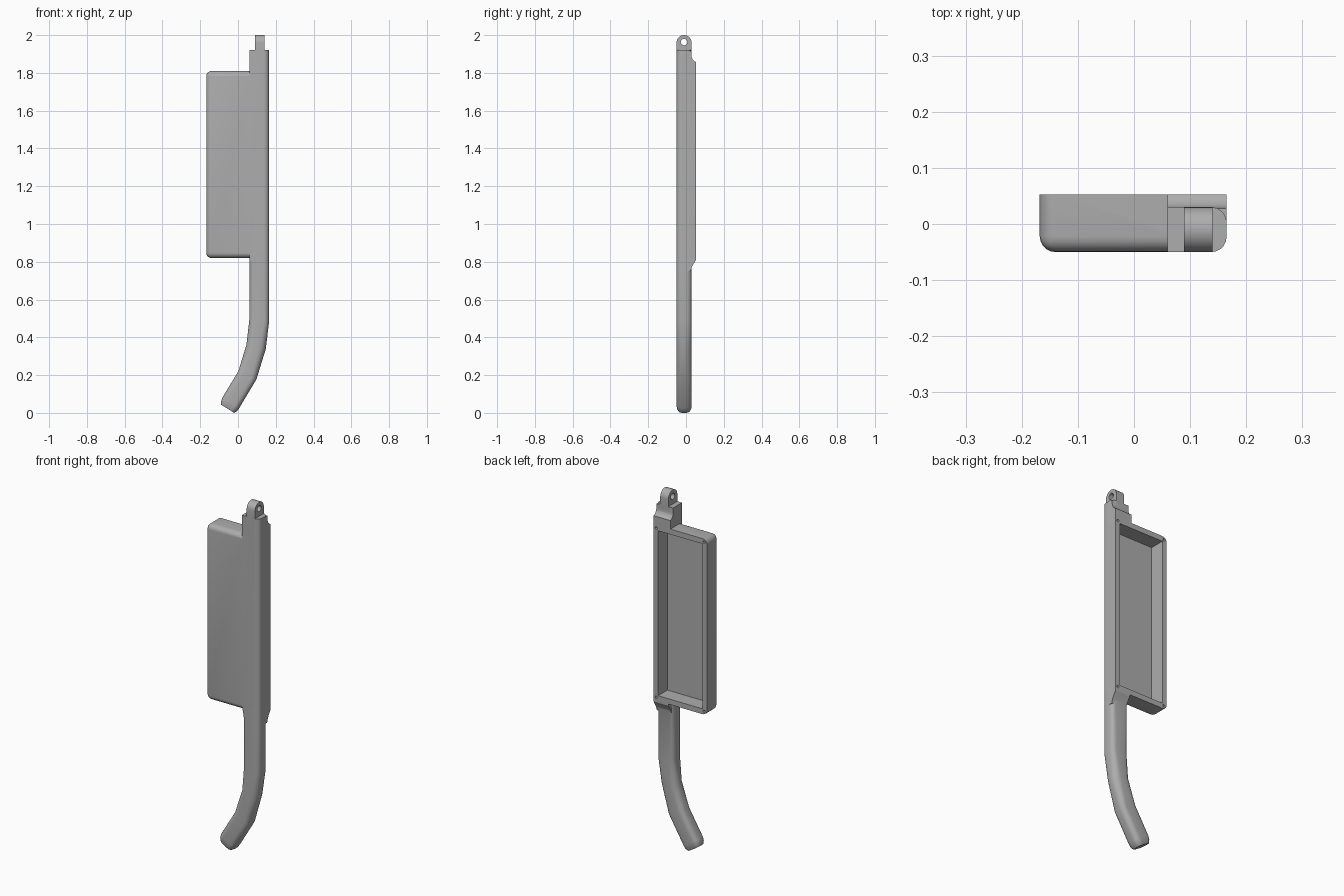
import bpy, bmesh
from math import sin, cos, pi, radians
from mathutils import Vector

default = bpy.data.objects.get("Cube")
if default:
    bpy.data.objects.remove(default, do_unlink=True)

grey = bpy.data.materials.new("plain grey")
grey.use_nodes = True
colour = (0.42, 0.42, 0.42, 1)
grey.diffuse_color = colour
grey.node_tree.nodes["Principled BSDF"].inputs["Base Color"].default_value = colour

FRONT, BACK = -0.05, 0.053
MID_Y, HALF_Y = -0.01, 0.04       # arm centre and half depth
ARM_L, ARM_R = 0.06, 0.165


def finish(bm, name):
    bmesh.ops.recalc_face_normals(bm, faces=bm.faces[:])
    mesh = bpy.data.meshes.new(name)
    bm.to_mesh(mesh)
    bm.free()
    mesh.materials.append(grey)
    obj = bpy.data.objects.new(name, mesh)
    bpy.context.collection.objects.link(obj)
    return obj


def block(name, low, high, radius=0):
    """Box; with a radius, every edge is rounded except the back rim."""
    low, high = Vector(low), Vector(high)
    bm = bmesh.new()
    bmesh.ops.create_cube(bm, size=1)
    for v in bm.verts:
        v.co = (low + high) / 2 + v.co * (high - low)
    if radius:
        edges = [e for e in bm.edges if min(v.co.y for v in e.verts) < high.y - 0.001]
        bmesh.ops.bevel(bm, geom=edges, offset=radius, segments=5, profile=0.5, affect="EDGES")
    return finish(bm, name)


def prism(name, profile, x0, x1):
    """Extrude a (y, z) outline along x."""
    bm = bmesh.new()
    face = bm.faces.new([bm.verts.new((x0, y, z)) for y, z in profile])
    new = bmesh.ops.extrude_face_region(bm, geom=[face])["geom"]
    bmesh.ops.translate(bm, vec=(x1 - x0, 0, 0),
                        verts=[g for g in new if isinstance(g, bmesh.types.BMVert)])
    return finish(bm, name)


def arc(cy, cz, r, a0, a1, n):
    return [(cy + r * cos(radians(a0 + (a1 - a0) * i / n)),
             cz + r * sin(radians(a0 + (a1 - a0) * i / n))) for i in range(n + 1)]


def section(half_u, left_r, right_r, scale):
    """Rounded rectangle with separate left and right corner radii."""
    pts = []
    for sx, sy, r, start in ((1, 1, right_r, 0), (-1, 1, left_r, 90),
                             (-1, -1, left_r, 180), (1, -1, right_r, 270)):
        pts += arc(sx * (half_u - r), sy * (HALF_Y - r), r, start, start + 90, 5)
    return [(u * scale, v * scale) for u, v in pts]


def loft(name, rings):
    """Skin sections; each ring is x, z, tilt, left radius, right radius, scale."""
    bm = bmesh.new()
    loops = []
    for x, z, tilt, left_r, right_r, scale in rings:
        t = radians(tilt)
        pts = section((ARM_R - ARM_L) / 2, left_r, right_r, scale)
        loops.append([bm.verts.new((x + u * cos(t), MID_Y + v, z - u * sin(t)))
                      for u, v in pts])
    for a, b in zip(loops, loops[1:]):
        for i in range(len(a)):
            j = (i + 1) % len(a)
            bm.faces.new((a[i], a[j], b[j], b[i]))
    bm.faces.new(loops[0])
    bm.faces.new(loops[-1])
    return finish(bm, name)


def pin(name, centre, radius, depth, axis):
    bm = bmesh.new()
    bmesh.ops.create_cone(bm, cap_ends=True, segments=20, radius1=radius,
                          radius2=radius, depth=depth)
    obj = finish(bm, name)
    turn = (0, pi / 2, 0) if axis == "x" else (pi / 2, 0, 0)
    obj.rotation_euler = turn
    obj.location = centre
    return obj


def combine(target, other, operation):
    mod = target.modifiers.new("combine", "BOOLEAN")
    mod.operation, mod.solver, mod.object = operation, "EXACT", other
    bpy.context.view_layer.update()
    graph = bpy.context.evaluated_depsgraph_get()
    mesh = bpy.data.meshes.new_from_object(target.evaluated_get(graph))
    target.modifiers.clear()
    target.data = mesh
    bpy.data.objects.remove(other, do_unlink=True)


# Tray with rounded front
body = block("tray_with_handle", (-0.168, FRONT, 0.82), (ARM_R, BACK, 1.81), 0.028)

# Straight arm that bends into the grip
arm = loft("arm", [
    (0.1125, 1.92, 0, 0.002, 0.027, 1),
    (0.1125, 0.84, 0, 0.002, 0.027, 1),
    (0.1125, 0.77, 0, 0.026, 0.027, 1),
    (0.1125, 0.49, 4, 0.026, 0.027, 1),
    (0.096, 0.35, 13, 0.036, 0.037, 1),
    (0.05, 0.2, 25, 0.028, 0.028, 1),
    (-0.038, 0.053, 32, 0.028, 0.028, 1),
    (-0.047, 0.036, 32, 0.028, 0.028, 0.95),
    (-0.055, 0.022, 32, 0.028, 0.028, 0.78)])
combine(body, arm, "UNION")

# Back fillets where the tray meets the arm
curve = [(0.028, 1.915)] + arc(0.068, 1.895, 0.04, 180, 248, 6) + [(BACK, 1.84)]
neck = prism("neck_fillet", [(-0.01, 1.75), (-0.01, 1.915)] + curve + [(BACK, 1.75)],
             ARM_L, ARM_R)
combine(body, neck, "UNION")
heel = prism("heel_fillet", [(-0.01, 0.87), (-0.01, 0.75), (0.024, 0.75),
                             (0.032, 0.775), (BACK, 0.81), (BACK, 0.87)], ARM_L + 0.012, ARM_R)
combine(body, heel, "UNION")

# Hinge tab at the top
tab = prism("hinge_tab", [(-0.05, 1.9)] + [(0.03, 1.9)] + arc(MID_Y, 1.96, 0.04, 0, 180, 16),
            0.089, 0.14)
combine(body, tab, "UNION")
combine(body, pin("hinge_hole", (0.115, MID_Y, 1.963), 0.017, 0.2, "x"), "DIFFERENCE")

# Open recess in the back and corner screw holes
combine(body, block("recess", (-0.14, -0.03, 0.85), (0.137, 0.1, 1.78)), "DIFFERENCE")
for x in (-0.15, 0.149):
    for z in (0.838, 1.792):
        combine(body, pin("screw_hole", (x, BACK, z), 0.007, 0.06, "y"), "DIFFERENCE")

bpy.ops.object.select_all(action="DESELECT")
body.select_set(True)
bpy.context.view_layer.objects.active = body
bpy.ops.object.shade_smooth_by_angle(angle=radians(30))
